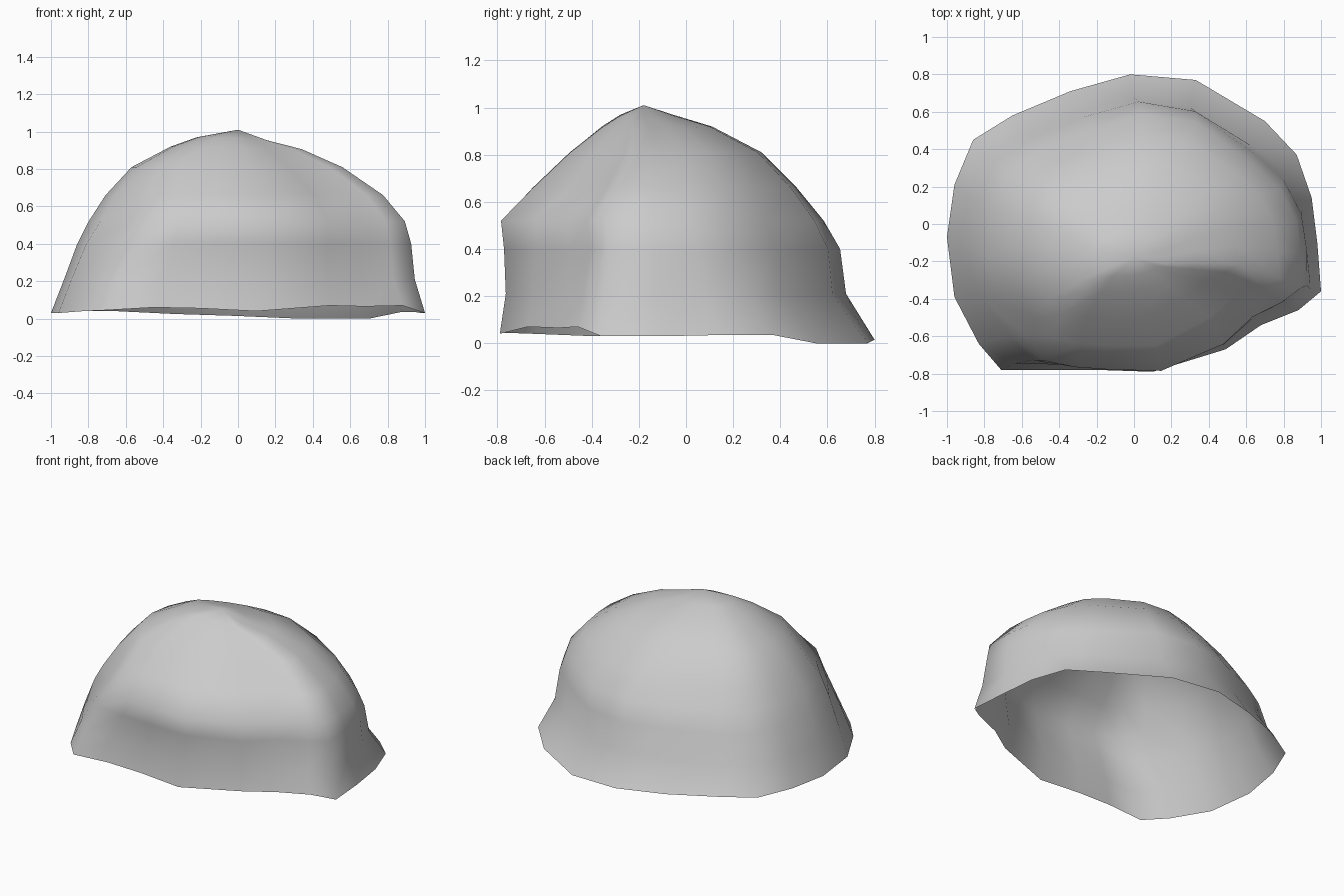
import bpy, bmesh
from math import exp
from mathutils import Vector

if "Cube" in bpy.data.objects:
    bpy.data.objects.remove(bpy.data.objects["Cube"])

# Ground outline of the boulder shell (x, y, z), anticlockwise
OUTLINE = [(-1, -.07, .03), (-.96, -.39, .03), (-.83, -.64, .04), (-.71, -.78, .045),
           (-.45, -.78, .06), (-.2, -.78, .055), (.1, -.79, .04), (.49, -.67, .07),
           (.68, -.54, .065), (.88, -.46, .07), (1, -.36, .03), (.98, -.1, .03),
           (.95, .14, .035), (.87, .37, .035), (.7, .55, 0), (.33, .77, 0),
           (-.02, .8, .015), (-.34, .71, .025), (-.65, .58, .04), (-.86, .45, .04),
           (-.96, .21, .04)]

# Each level: height, x range, y range the outline is squeezed into
LEVELS = [(.21, -.93, .955, -.765, .68),
          (.40, -.86, .95, -.775, .655),
          (.52, -.80, .92, -.79, .585),
          (.66, -.71, .79, -.66, .47),
          (.81, -.57, .56, -.50, .32),
          (.92, -.36, .34, -.36, .11),
          (.97, -.22, .16, -.28, -.05)]
APEX = (0, -.18, 1.01)

# Sculpting pushes: centre, radius, offset
PUSHES = [((-.65, -.70, .60), .28, (.09, .07, 0)),    # front left corner
          ((.75, .38, .45), .30, (-.04, -.04, 0)),    # back right shoulder
          ((.50, .60, .23), .26, (-.03, -.05, 0)),    # back right foot
          ((.90, -.48, .48), .28, (-.03, .07, 0)),    # front right corner
          ((.50, -.45, .68), .30, (0, .10, 0)),       # steep front right face
          ((.22, -.22, .95), .20, (0, 0, -.02))]      # ridge beside the peak


def remap(v, lo, hi, a, b):
    return a + (v - lo) / (hi - lo) * (b - a)


def sculpt(p):
    p = Vector(p)
    shift = Vector()
    for c, r, d in PUSHES:
        shift += Vector(d) * exp(-(p - Vector(c)).length_squared / (r * r))
    return p + shift


bm = bmesh.new()
rings = [[bm.verts.new(p) for p in OUTLINE]]
for z, x0, x1, y0, y1 in LEVELS:
    rings.append([bm.verts.new(sculpt((remap(x, -1, 1, x0, x1),
                                       remap(y, -.79, .8, y0, y1), z)))
                  for x, y, _ in OUTLINE])

# Walls between levels, then the cap fan; the underside stays open
n = len(OUTLINE)
for low, high in zip(rings, rings[1:]):
    for i in range(n):
        j = (i + 1) % n
        bm.faces.new((low[i], low[j], high[j], high[i]))
top = bm.verts.new(APEX)
for i in range(n):
    bm.faces.new((rings[-1][i], rings[-1][(i + 1) % n], top))
for f in bm.faces:
    f.smooth = True

mesh = bpy.data.meshes.new("boulder_shell")
bm.to_mesh(mesh)
bm.free()
boulder = bpy.data.objects.new("boulder_shell", mesh)
bpy.context.collection.objects.link(boulder)
